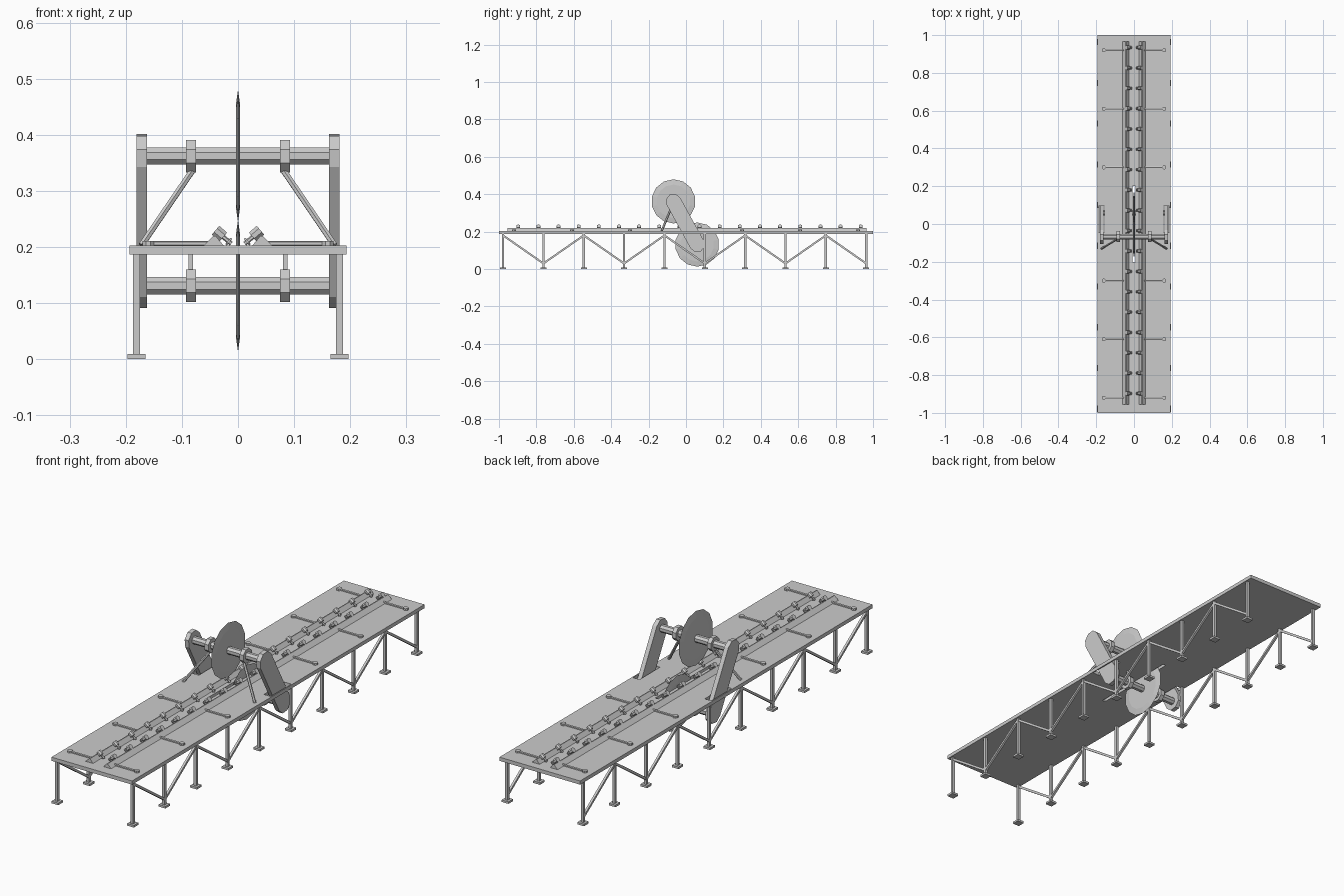
import bpy, bmesh, math
from mathutils import Vector

if "Cube" in bpy.data.objects:
    bpy.data.objects.remove(bpy.data.objects["Cube"], do_unlink=True)

steel = bpy.data.materials.new("pale grey steel")
steel.use_nodes = True
GREY = (0.6, 0.6, 0.6, 1)
steel.diffuse_color = GREY
steel.node_tree.nodes["Principled BSDF"].inputs["Base Color"].default_value = GREY


def finish(name, bm):
    bmesh.ops.recalc_face_normals(bm, faces=bm.faces)
    mesh = bpy.data.meshes.new(name)
    bm.to_mesh(mesh)
    bm.free()
    mesh.materials.append(steel)
    obj = bpy.data.objects.new(name, mesh)
    bpy.context.collection.objects.link(obj)
    return obj


def add_box(bm, lo, hi):
    lo, hi = Vector(lo), Vector(hi)
    new = bmesh.ops.create_cube(bm, size=1)["verts"]
    for v in new:
        v.co = (lo + hi) / 2 + Vector([c * s for c, s in zip(v.co, hi - lo)])


def add_bar(bm, a, b, radius, sides, turn=0.5):
    """Prism of the given number of sides running from a to b."""
    a, b = Vector(a), Vector(b)
    axis = (b - a).normalized()
    side = axis.cross(Vector((0, 0, 1)))
    side = side.normalized() if side.length > 0.01 else Vector((1, 0, 0))
    up = side.cross(axis)
    rings = []
    for p in (a, b):
        ring = []
        for i in range(sides):
            t = math.tau * (i + turn) / sides
            ring.append(bm.verts.new(p + radius * (side * math.cos(t) + up * math.sin(t))))
        rings.append(ring)
    for i in range(sides):
        j = (i + 1) % sides
        bm.faces.new((rings[0][i], rings[0][j], rings[1][j], rings[1][i]))
    bm.faces.new(rings[0])
    bm.faces.new(rings[1])


def extrude_profile(bm, points, shift):
    face = bm.faces.new([bm.verts.new(p) for p in points])
    out = bmesh.ops.extrude_face_region(bm, geom=[face])["geom"]
    bmesh.ops.translate(bm, vec=shift, verts=[g for g in out if isinstance(g, bmesh.types.BMVert)])


SIDES = (("right", -1), ("left", 1))
TOP, UNDER = 0.203, 0.187
UPPER = Vector((0, -0.067, 0.362))
LOWER = Vector((0, 0.06, 0.131))

# Long table top with openings for the blades and the side arms
bm = bmesh.new()
add_box(bm, (-0.193, -1, UNDER), (0.193, 1, TOP))
table = finish("table_top", bm)
bm = bmesh.new()
add_box(bm, (-0.007, -0.2, 0.1), (0.007, 0.2, 0.3))
for _, s in SIDES:
    add_box(bm, (s * 0.172 - 0.016, -0.045, 0.1), (s * 0.172 + 0.016, 0.095, 0.3))
cutter = finish("slot_cutter", bm)
cutter.hide_render = True
cutter.hide_viewport = True
cutter.display_type = 'WIRE'
cut = table.modifiers.new("slots", 'BOOLEAN')
cut.object = cutter
cut.operation = 'DIFFERENCE'
cut.solver = 'EXACT'
bpy.context.view_layer.objects.active = table
bpy.ops.object.modifier_apply(modifier=cut.name)
bpy.data.objects.remove(cutter, do_unlink=True)

leg_y = [-0.978 + 0.2157 * i for i in range(10)]
roller_y = [-0.897 + 0.1077 * i for i in range(18)]

for label, s in SIDES:
    # Legs with feet, joined by zigzag braces
    x = s * 0.181
    legs, feet, braces = bmesh.new(), bmesh.new(), bmesh.new()
    for i, y in enumerate(leg_y):
        add_box(legs, (x - 0.006, y - 0.006, 0.005), (x + 0.006, y + 0.006, UNDER))
        add_box(feet, (x - 0.016, y - 0.016, 0), (x + 0.016, y + 0.016, 0.009))
        if i < 9:
            ends = (0.18, 0.03) if i % 2 == 0 else (0.03, 0.18)
            add_bar(braces, (x, y, ends[0]), (x, leg_y[i + 1], ends[1]), 0.007, 4)
    finish(label + "_legs", legs)
    finish(label + "_feet", feet)
    finish(label + "_braces", braces)

    # Ridge shaped rail carrying the tilted rollers
    rail = bmesh.new()
    ridge = [(0.061, TOP), (0.044, 0.22), (0.04, 0.22), (0.026, TOP)]
    extrude_profile(rail, [(s * px, -0.955, pz) for px, pz in ridge], (0, 1.92, 0))
    finish(label + "_rail", rail)
    rollers = bmesh.new()
    for y in roller_y:
        add_bar(rollers, (s * 0.04, y, 0.23), (s * 0.026, y, 0.218), 0.011, 8)
        add_bar(rollers, (s * 0.03, y, 0.221), (s * 0.012, y, 0.206), 0.004, 6)
        add_bar(rollers, (s * 0.018, y, 0.211), (s * 0.015, y, 0.2085), 0.008, 8)
    finish(label + "_rollers", rollers)

    # Flat levers lying on the table
    levers = bmesh.new()
    for y in (-0.92, -0.61, -0.3, 0.3, 0.61, 0.92):
        add_bar(levers, (s * 0.05, y, 0.206), (s * 0.16, y, 0.206), 0.005, 6)
        add_bar(levers, (s * 0.16, y, TOP), (s * 0.16, y, 0.211), 0.011, 8)
    finish(label + "_levers", levers)

    # Round ended side arm holding both shafts
    arm = bmesh.new()
    along = (UPPER - LOWER).normalized()
    across = Vector((0, along.z, -along.y))
    outline = []
    for centre, start in ((UPPER, 0), (LOWER, math.pi)):
        for k in range(5):
            t = start + math.pi * k / 4
            outline.append(centre + 0.041 * (across * math.cos(t) + along * math.sin(t))
                           + Vector((s * 0.162, 0, 0)))
    extrude_profile(arm, outline, (s * 0.019, 0, 0))
    finish(label + "_arm", arm)

    # Bearing collars, upper struts and lower hangers
    collars = bmesh.new()
    for c in (UPPER, LOWER):
        add_bar(collars, (s * 0.075, c.y, c.z), (s * 0.093, c.y, c.z), 0.0315, 8)
    finish(label + "_collars", collars)
    strut = bmesh.new()
    add_bar(strut, (s * 0.08, -0.075, 0.338), (s * 0.172, -0.13, TOP), 0.006, 6)
    finish(label + "_strut", strut)
    hanger = bmesh.new()
    add_box(hanger, (s * 0.084 - 0.004, LOWER.y - 0.004, 0.155),
            (s * 0.084 + 0.004, LOWER.y + 0.004, UNDER))
    finish(label + "_hanger", hanger)

for label, c in (("upper", UPPER), ("lower", LOWER)):
    # Shaft spanning the two arms
    bm = bmesh.new()
    add_bar(bm, (-0.165, c.y, c.z), (0.165, c.y, c.z), 0.0165, 8)
    finish(label + "_shaft", bm)

    # Round saw blade with a bevelled edge
    bm = bmesh.new()
    rings = []
    for x, r in ((-0.004, 0.09), (0, 0.118), (0.004, 0.09)):
        rings.append([bm.verts.new((x, c.y + r * math.sin(math.tau * i / 14),
                                    c.z + r * math.cos(math.tau * i / 14))) for i in range(14)])
    for a, b in zip(rings, rings[1:]):
        for i in range(14):
            j = (i + 1) % 14
            bm.faces.new((a[i], a[j], b[j], b[i]))
    bm.faces.new(rings[0])
    bm.faces.new(rings[2])
    finish(label + "_blade", bm)
